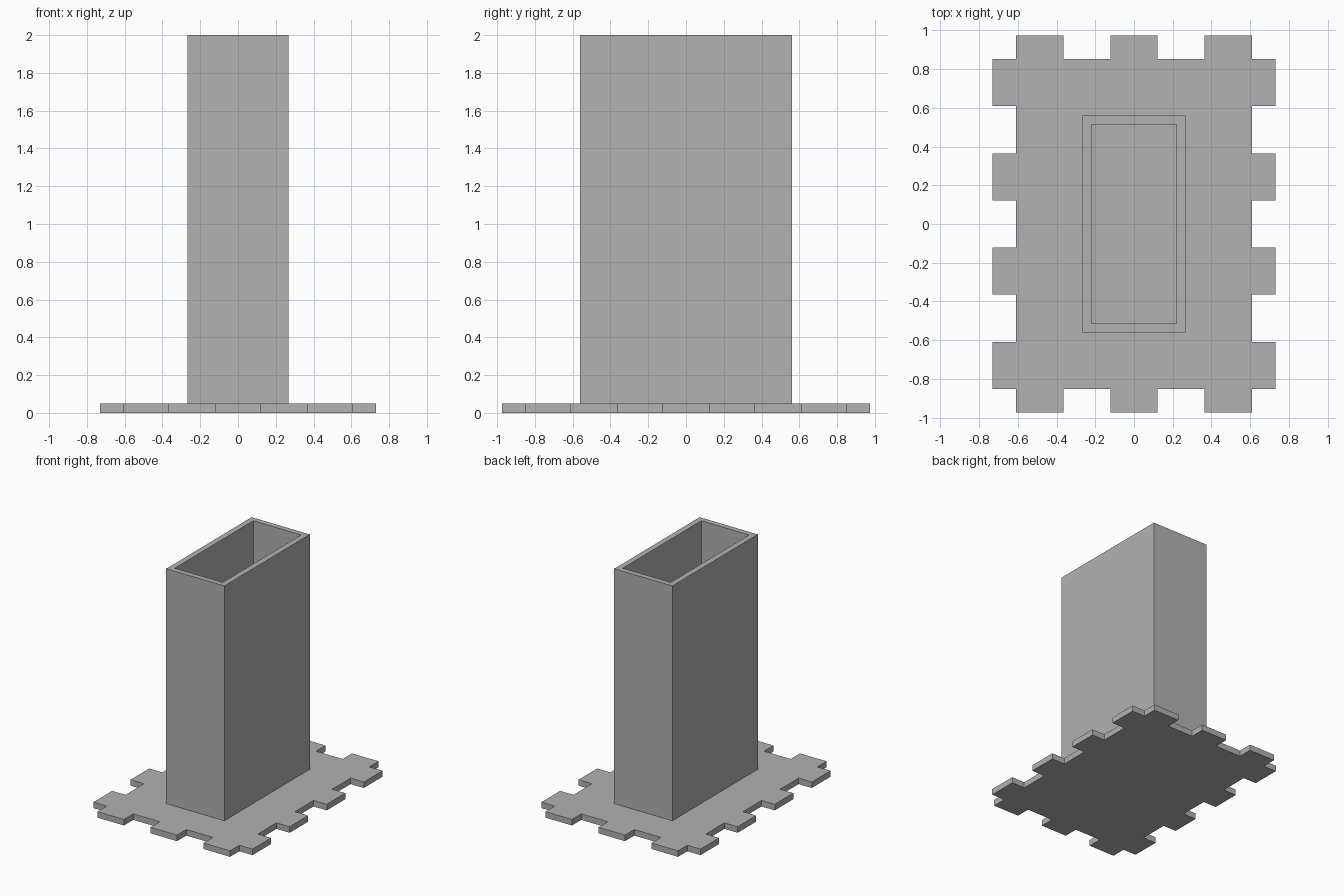
import bpy
import bmesh

cube = bpy.data.objects.get("Cube")
if cube:
    bpy.data.objects.remove(cube, do_unlink=True)

UNIT = 0.1217      # half a finger joint
PLATE_TOP = 0.05
HEIGHT = 2.0

grey = bpy.data.materials.new("plain_grey")
grey.use_nodes = True
colour = (0.445, 0.445, 0.445, 1)
grey.diffuse_color = colour
grey.node_tree.nodes["Principled BSDF"].inputs["Base Color"].default_value = colour


def finish(name, bm):
    mesh = bpy.data.meshes.new(name)
    bmesh.ops.recalc_face_normals(bm, faces=bm.faces)
    bm.to_mesh(mesh)
    bm.free()
    mesh.materials.append(grey)
    obj = bpy.data.objects.new(name, mesh)
    bpy.context.collection.objects.link(obj)
    return obj


def extrude_up(bm, face, height):
    result = bmesh.ops.extrude_face_region(bm, geom=[face], use_keep_orig=True)
    verts = [g for g in result["geom"] if isinstance(g, bmesh.types.BMVert)]
    bmesh.ops.translate(bm, verts=verts, vec=(0, 0, height))


# Base plate: one quarter of the finger-jointed outline, mirrored around
quarter = [(5, 1), (6, 1), (6, 3), (5, 3), (5, 5), (6, 5), (6, 7),
           (5, 7), (5, 8), (3, 8), (3, 7), (1, 7), (1, 8)]
half = quarter + [(-x, y) for x, y in reversed(quarter)]
outline = half + [(x, -y) for x, y in reversed(half)]
bm = bmesh.new()
plate = bm.faces.new([bm.verts.new((x * UNIT, y * UNIT, 0)) for x, y in outline])
extrude_up(bm, plate, PLATE_TOP)
finish("base_plate", bm)

# Tower: hollow rectangular tube, open at the top, standing on the plate
bm = bmesh.new()


def ring(hx, hy, z):
    return [bm.verts.new((sx * hx, sy * hy, z))
            for sx, sy in ((-1, -1), (1, -1), (1, 1), (-1, 1))]


loops = [ring(0.267, 0.56, PLATE_TOP), ring(0.267, 0.56, HEIGHT),
         ring(0.22, 0.515, HEIGHT), ring(0.22, 0.515, PLATE_TOP)]
for low, high in zip(loops, loops[1:]):
    for i in range(4):
        j = (i + 1) % 4
        bm.faces.new((low[i], low[j], high[j], high[i]))
finish("tower_walls", bm)
